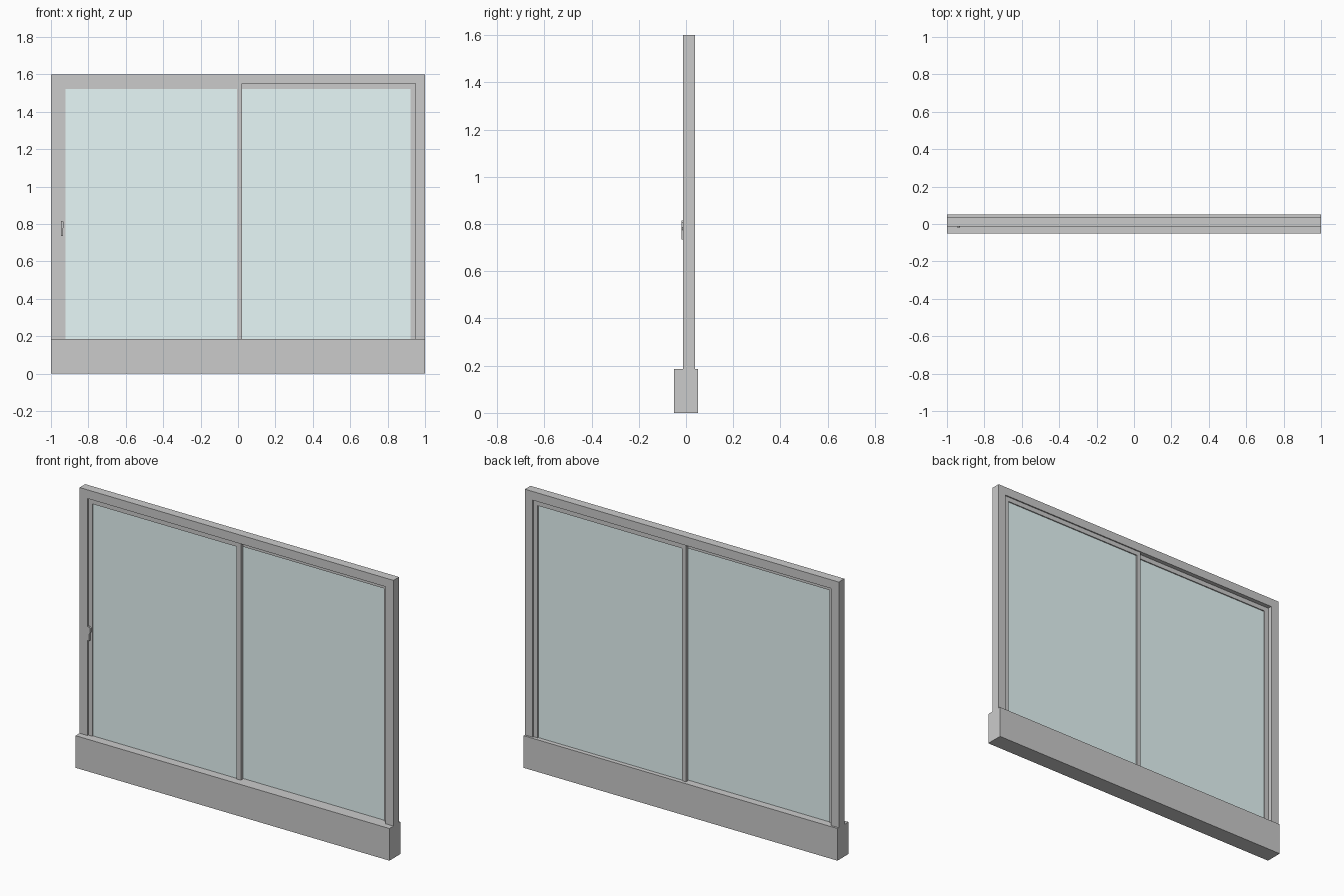
import bpy
import bmesh

if "Cube" in bpy.data.objects:
    bpy.data.objects.remove(bpy.data.objects["Cube"])

GLASS = bpy.data.materials.new("pale_glass")
GLASS.diffuse_color = (0.8, 0.94, 0.94, 1)
GLASS.use_nodes = True
GLASS.node_tree.nodes["Principled BSDF"].inputs["Base Color"].default_value = GLASS.diffuse_color


def extrude_profile(name, pts, y0, y1):
    """Extrude an outline drawn in the xz plane from y0 to y1."""
    bm = bmesh.new()
    face = bm.faces.new([bm.verts.new((x, y0, z)) for x, z in pts])
    res = bmesh.ops.extrude_face_region(bm, geom=[face])
    verts = [v for v in res["geom"] if isinstance(v, bmesh.types.BMVert)]
    bmesh.ops.translate(bm, verts=verts, vec=(0, y1 - y0, 0))
    bmesh.ops.recalc_face_normals(bm, faces=bm.faces)
    mesh = bpy.data.meshes.new(name)
    bm.to_mesh(mesh)
    bm.free()
    obj = bpy.data.objects.new(name, mesh)
    bpy.context.collection.objects.link(obj)
    return obj


def box(name, x0, x1, y0, y1, z0, z1):
    return extrude_profile(name, [(x0, z0), (x1, z0), (x1, z1), (x0, z1)], y0, y1)


def arch(name, x0, x1, z0, z1, t, y0, y1):
    """Two uprights and a top rail as one piece, standing on the sill."""
    pts = [(x0, z0), (x0, z1), (x1, z1), (x1, z0),
           (x1 - t, z0), (x1 - t, z1 - t), (x0 + t, z1 - t), (x0 + t, z0)]
    return extrude_profile(name, pts, y0, y1)


SILL = 0.185

# Wall-like base and outer frame
box("base_wall", -1, 1, -0.05, 0.05, 0, SILL)
arch("outer_frame", -1, 1, SILL, 1.6, 0.05, -0.013, 0.038)

# Two sliding sashes, the left in front, overlapping at the middle
for side, x0, x1, y0, y1 in (("left", -0.95, 0.022, -0.006, 0.0125),
                             ("right", -0.022, 0.95, 0.0125, 0.031)):
    arch(side + "_sash", x0, x1, SILL, 1.55, 0.027, y0, y1)
    mid = (y0 + y1) / 2
    pane = box(side + "_glass", x0 + 0.027, x1 - 0.027,
               mid - 0.003, mid + 0.003, SILL, 1.523)
    pane.data.materials.append(GLASS)

# Small latch on the left upright
latch = [(-0.946, 0.735), (-0.936, 0.735), (-0.936, 0.775), (-0.929, 0.785),
         (-0.929, 0.807), (-0.936, 0.815), (-0.946, 0.815)]
extrude_profile("latch", latch, -0.018, -0.006)
